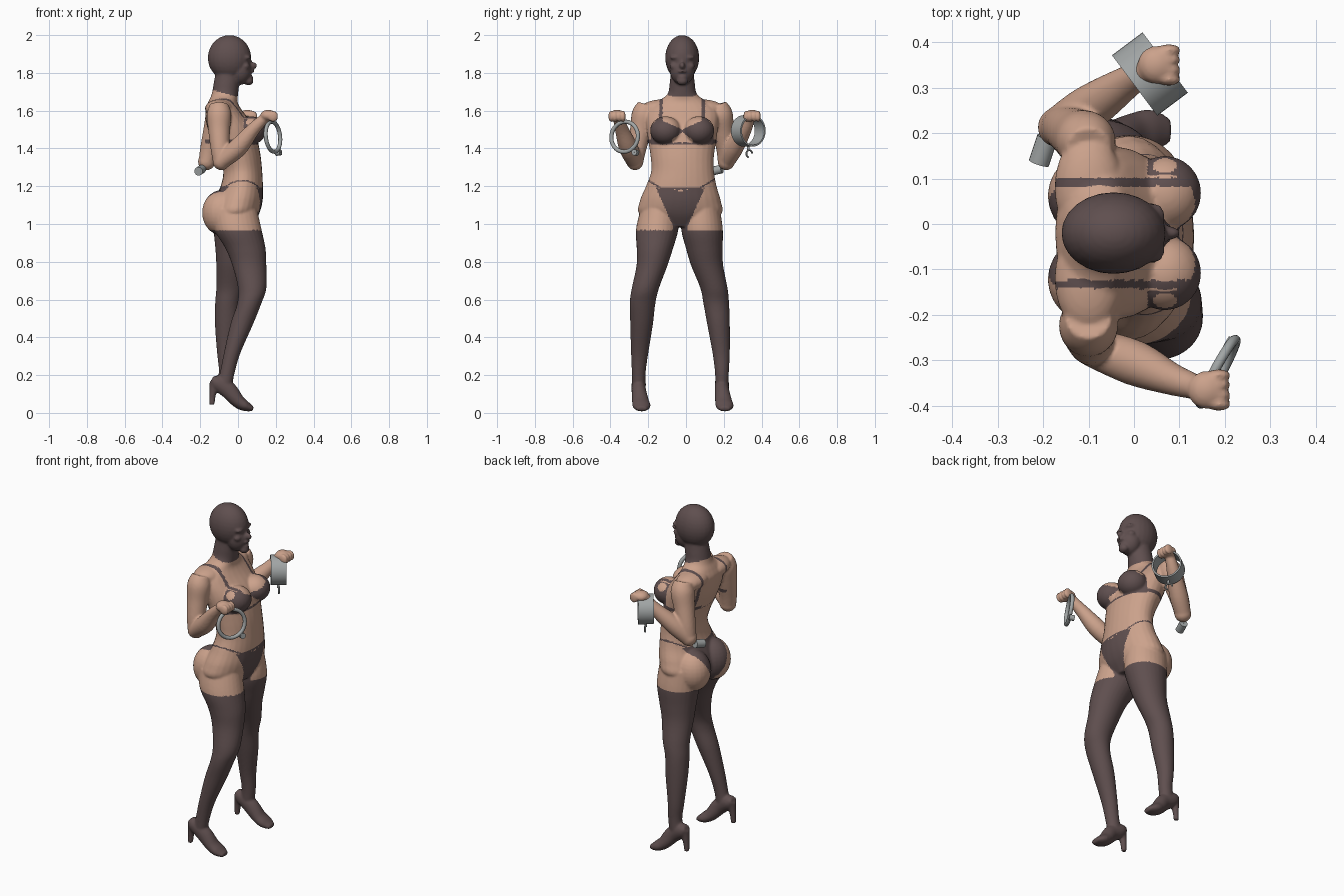
import bpy, bmesh, math
from mathutils import Vector, Matrix

if "Cube" in bpy.data.objects:
    bpy.data.objects.remove(bpy.data.objects["Cube"])

def material(name, rgb):
    m = bpy.data.materials.new(name)
    m.diffuse_color = (*rgb, 1)
    m.use_nodes = True
    m.node_tree.nodes["Principled BSDF"].inputs["Base Color"].default_value = m.diffuse_color
    return m

SKIN = material("warm skin", (0.60, 0.36, 0.26))
DARK = material("dark fabric", (0.115, 0.078, 0.078))
METAL = material("grey metal", (0.36, 0.38, 0.38))

def smooth_rows(rows, n=5):
    """Catmull-Rom interpolation of (x, y, z, ra, rb) rows."""
    out = []
    for i in range(len(rows) - 1):
        a, b, c, d = (Vector(rows[max(0, min(len(rows) - 1, i + k))]) for k in (-1, 0, 1, 2))
        for s in range(n):
            t = s / n
            out.append(0.5 * (2 * b + (c - a) * t + (2 * a - 5 * b + 4 * c - d) * t * t
                              + (3 * b - a - 3 * c + d) * t ** 3))
    return out + [Vector(rows[-1])]

def loft(bm, rows, ref=None, sides=28):
    """Closed loft; rings are horizontal, or square to the path when ref is given."""
    rows = smooth_rows(rows)
    pts = [Vector(r[:3]) for r in rows]
    rings = []
    for i, r in enumerate(rows):
        u, v = Vector((1, 0, 0)), Vector((0, 1, 0))
        if ref:
            t = (pts[min(i + 1, len(pts) - 1)] - pts[max(i - 1, 0)]).normalized()
            u = t.cross(Vector(ref)).normalized()
            v = u.cross(t)
        rings.append([bm.verts.new(pts[i] + u * r[3] * math.cos(a) + v * r[4] * math.sin(a))
                      for a in (2 * math.pi * k / sides for k in range(sides))])
    for p, q in zip(rings, rings[1:]):
        for k in range(sides):
            j = (k + 1) % sides
            bm.faces.new((p[k], p[j], q[j], q[k]))
    bm.faces.new(rings[0][::-1])
    bm.faces.new(rings[-1])

def ball(bm, c, r):
    bmesh.ops.create_uvsphere(bm, u_segments=24, v_segments=16, radius=1,
                              matrix=Matrix.Translation(c) @ Matrix.Diagonal((*r, 1)))

def finish(bm, name, mats):
    bmesh.ops.recalc_face_normals(bm, faces=bm.faces[:])
    me = bpy.data.meshes.new(name)
    bm.to_mesh(me)
    bm.free()
    for m in mats:
        me.materials.append(m)
    me.shade_smooth()
    ob = bpy.data.objects.new(name, me)
    bpy.context.collection.objects.link(ob)
    return ob

def tube(rows):
    return [(*r, r[3]) for r in rows]

bm = bmesh.new()
CY = -0.02   # body centre line

# torso and neck
loft(bm, [(-.01, -.03, .985, .08, .09), (-.015, -.03, 1.05, .125, .215), (0, -.03, 1.12, .13, .215),
          (.02, -.025, 1.2, .112, .187), (.025, -.018, 1.28, .103, .166), (.01, CY, 1.36, .11, .168),
          (-.015, CY, 1.44, .12, .18), (-.04, CY, 1.52, .125, .19), (-.075, CY, 1.6, .098, .19),
          (-.08, CY, 1.645, .078, .14), (-.07, CY, 1.685, .07, .08), (-.06, CY, 1.75, .068, .066),
          (-.05, CY, 1.82, .065, .06)])
for s in (-1, 1):
    ball(bm, (.068, CY + s * .088, 1.495), (.08, .082, .075))       # bust
    ball(bm, (-.085, -.03 + s * .092, 1.06), (.105, .1, .12))       # seat
    ball(bm, (-.1, CY + s * .1, 1.61), (.075, .12, .05))            # shoulder slope

# head and face
for c, r in [((-.045, 1.88), (.115, .09, .12)), ((.012, 1.815), (.062, .066, .078)),
             ((.056, 1.758), (.026, .03, .024)), ((.074, 1.838), (.028, .015, .02)),
             ((.058, 1.86), (.014, .011, .035)), ((.066, 1.808), (.02, .026, .009)),
             ((.062, 1.778), (.018, .024, .009))]:
    ball(bm, (c[0], CY, c[1]), r)
for s in (-1, 1):
    ball(bm, (.046, CY + s * .036, 1.882), (.022, .03, .012))       # brow
    ball(bm, (.04, CY + s * .042, 1.835), (.022, .024, .02))        # cheek

# legs
loft(bm, [(-.02, -.14, 1.08, .12, .1), (-.0, -.153, .97, .125, .112), (.04, -.165, .87, .106, .096),
          (.06, -.18, .78, .09, .082), (.075, -.215, .66, .075, .072), (.06, -.23, .58, .064, .068),
          (.02, -.235, .47, .06, .06), (-.03, -.245, .32, .044, .046), (-.055, -.25, .22, .039, .037),
          (-.07, -.25, .15, .04, .035)])
loft(bm, [(-.02, .08, 1.08, .12, .1), (-.01, .085, .97, .12, .11), (-.015, .097, .87, .105, .097),
          (-.025, .112, .78, .09, .085), (-.04, .148, .66, .075, .072), (-.055, .16, .58, .066, .068),
          (-.06, .172, .47, .062, .06), (-.065, .186, .32, .046, .046), (-.062, .19, .22, .039, .037),
          (-.07, .19, .15, .04, .035)])

# high-heeled shoes
for y, t in ((-.25, .015), (.19, .015)):
    loft(bm, [(-.14, y, .175, .025, .02), (-.11, y, .16, .037, .04), (-.05, y, .12, .038, .045),
              (0, y + t * .6, .062, .045, .036), (.04, y + t, .036, .047, .028),
              (.08, y + t, .02, .026, .012)], ref=(0, 0, 1))
    loft(bm, tube([(-.12, y, .165, .03), (-.13, y, .12, .021), (-.136, y, .08, .016),
                   (-.138, y, .043, .014)]))

# arms
loft(bm, tube([(-.1, -.205, 1.63, .05), (-.1, -.222, 1.58, .065), (-.1, -.238, 1.5, .058),
               (-.095, -.26, 1.4, .05), (-.088, -.27, 1.33, .044)]), ref=(1, 0, 0))
loft(bm, tube([(-.09, -.272, 1.33, .043), (0, -.305, 1.405, .05), (.08, -.34, 1.5, .036),
               (.14, -.36, 1.56, .027)]), ref=(0, 0, 1))
loft(bm, tube([(-.1, .165, 1.63, .05), (-.105, .182, 1.58, .065), (-.125, .195, 1.5, .058),
               (-.15, .21, 1.4, .05), (-.165, .212, 1.33, .044)]), ref=(1, 0, 0))
loft(bm, tube([(-.167, .214, 1.33, .043), (-.1, .255, 1.405, .05), (-.015, .312, 1.5, .036),
               (.03, .337, 1.56, .027)]), ref=(0, 0, 1))
for c in ((-.088, -.27, 1.33), (-.166, .213, 1.33)):
    ball(bm, c, (.046, .045, .045))                                 # elbow
for x, y in ((.16, -.365), (.05, .35)):
    ball(bm, (x, y, 1.575), (.042, .042, .03))                      # fist
    for i in range(4):
        ball(bm, (x + .026, y + (i - 1.5) * .022, 1.57), (.027, .0125, .03))

raw = finish(bm, "body_source", [])
rem = raw.modifiers.new("union", 'REMESH')
rem.mode = 'VOXEL'
rem.voxel_size = .0065
sm = raw.modifiers.new("blend", 'SMOOTH')
sm.factor, sm.iterations = .5, 4
dg = bpy.context.evaluated_depsgraph_get()
mesh = bpy.data.meshes.new_from_object(raw.evaluated_get(dg))
bpy.data.objects.remove(raw)
mesh.materials.clear()
mesh.materials.append(SKIN)
mesh.materials.append(DARK)

def is_dark(x, y, z):
    d = abs(y - CY)
    if z > 1.672 - .28 * x and d < .13:                    # hood
        return True
    if z < .968:                                           # stockings and shoes
        return True
    if 1.3 < z < 1.72:
        cup_top = min(1.5 + .46 * d, 1.56 - 1.2 * (d - .13))
        hole = d < .055 and 1.43 < z < 1.485 - .7 * d
        if x > .03 and d < .178 and 1.42 < z < cup_top and not hole:   # cups
            return True
        if d < .185 and 1.425 < z < 1.447 and not hole:    # band
            return True
        return abs(d - .113) < .0095 and z > 1.44 and (z > 1.53 or x < -.05)   # straps
    d = abs(y + .03)
    if z < 1.3:
        if x > .02 and z < 1.175 + .12 * d and d < .03 + .45 * (z - .97):      # brief front
            return True
        if x < -.03 and z < 1.2 and d < .03 + .5 * (z - .97):                  # brief back
            return True
        if z < .985 and d < .04:
            return True
        return abs(z - 1.188 - .6 * max(0, d - .1)) < .005                     # waist string
    return False

for p in mesh.polygons:
    p.material_index = int(is_dark(*p.center))
mesh.shade_smooth()
body = bpy.data.objects.new("body", mesh)
bpy.context.collection.objects.link(body)

# metal cuffs and fittings
def lathe(name, profile, centre, axis, seg=40, arc=1.0):
    """Revolve a closed (radius, height) profile about an axis."""
    bm = bmesh.new()
    vs = [bm.verts.new((r, 0, h)) for r, h in profile]
    es = [bm.edges.new((vs[i], vs[(i + 1) % len(vs)])) for i in range(len(vs))]
    bmesh.ops.spin(bm, geom=vs + es, cent=(0, 0, 0), axis=(0, 0, 1), angle=2 * math.pi * arc,
                   steps=seg, use_merge=arc == 1.0)
    bmesh.ops.remove_doubles(bm, verts=bm.verts[:], dist=1e-5)
    rot = Vector(axis).to_track_quat('Z', 'Y').to_matrix().to_4x4()
    bm.transform(Matrix.Translation(centre) @ rot)
    ob = finish(bm, name, [METAL])
    ob.data.set_sharp_from_angle(angle=math.radians(40))
    return ob

def circle(R, r, n=10):
    return [(R + r * math.cos(2 * math.pi * k / n), r * math.sin(2 * math.pi * k / n)) for k in range(n)]

lathe("ring_cuff", circle(.08, .011), (.185, -.325, 1.462), (.87, -.47, .1))
lathe("ring_cuff_lock", [(.001, -.014), (.016, -.014), (.016, .014), (.001, .014)],
      (.214, -.268, 1.378), (.87, -.47, .1), 16)
lathe("band_cuff", [(.083, -.042), (.083, .042), (.074, .042), (.074, -.042)],
      (.035, .33, 1.493), (.8, .6, 0))
lathe("band_cuff_stem", [(.001, -.016), (.007, -.016), (.007, .016), (.001, .016)],
      (.035, .33, 1.403), (0, 0, 1), 12)
lathe("band_cuff_hook", circle(.019, .005, 8), (.035, .335, 1.372), (.8, .6, 0), 20, .7)
lathe("elbow_fitting", [(.001, -.03), (.023, -.03), (.023, .03), (.001, .03)],
      (-.2, .162, 1.285), (-.3, -.9, -.2), 20)
